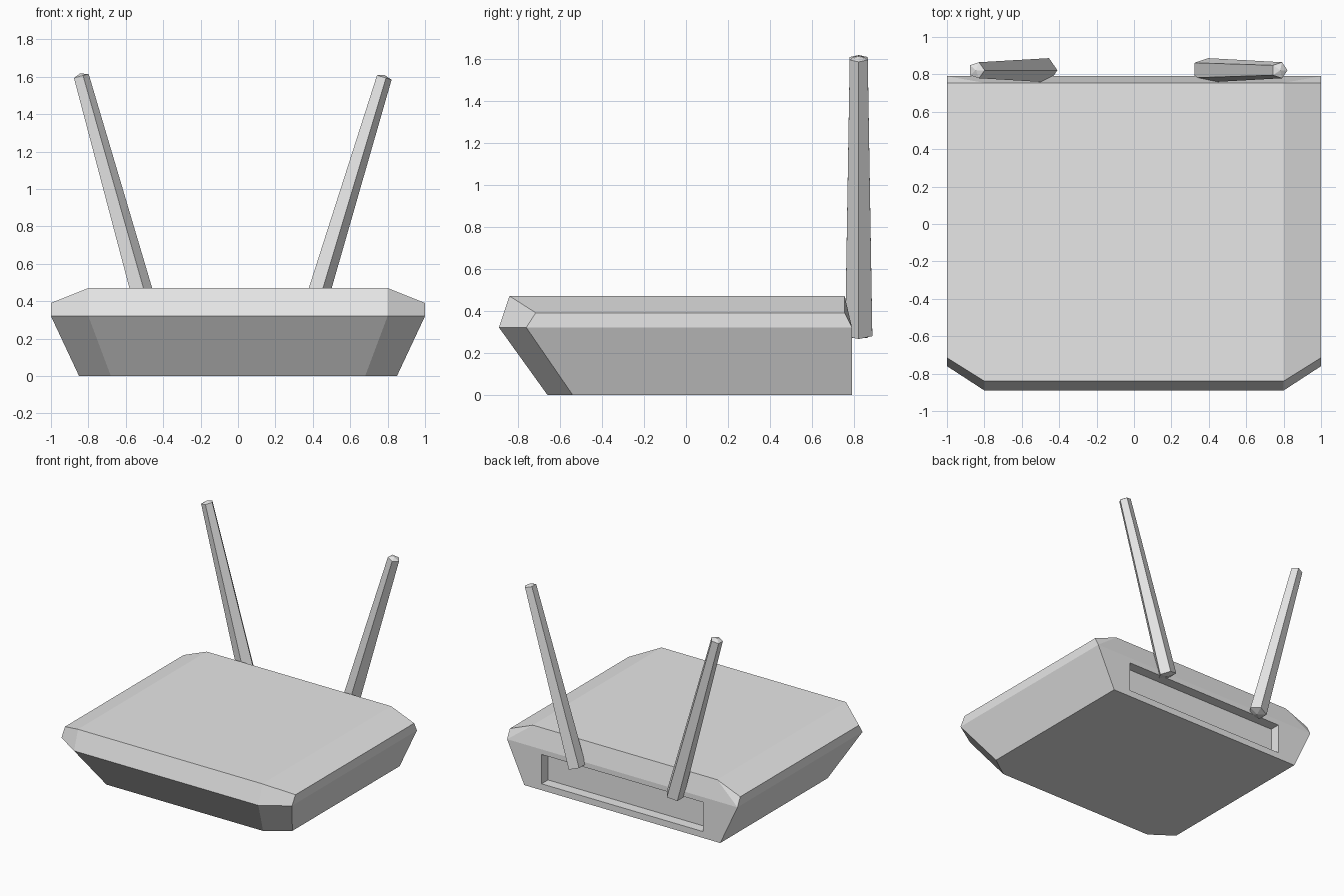
import bpy, bmesh
from math import atan
from mathutils import Matrix, Vector

cube = bpy.data.objects.get("Cube")
if cube:
    bpy.data.objects.remove(cube)

grey = bpy.data.materials.new("light_grey_plastic")
grey.use_nodes = True
GREY = (0.8, 0.8, 0.8, 1)
grey.diffuse_color = GREY
grey.node_tree.nodes["Principled BSDF"].inputs["Base Color"].default_value = GREY


def finish(name, bm):
    bmesh.ops.recalc_face_normals(bm, faces=bm.faces)
    mesh = bpy.data.meshes.new(name)
    bm.to_mesh(mesh)
    bm.free()
    mesh.materials.append(grey)
    obj = bpy.data.objects.new(name, mesh)
    bpy.context.collection.objects.link(obj)
    return obj


def loop(bm, half):
    """Closed loop from its +x half, mirrored to -x."""
    points = half + [(-x, y, z) for x, y, z in reversed(half)]
    return [bm.verts.new(p) for p in points]


def bridge(bm, a, b, skip=()):
    for i in range(len(a)):
        if i not in skip:
            j = (i + 1) % len(a)
            bm.faces.new((a[i], a[j], b[j], b[i]))


# Housing: base, widest rim and shoulder, each running front, corner, back
bm = bmesh.new()
BACK, TOP_BACK = 0.79, 0.755
base = loop(bm, [(0.68, -0.66, 0), (0.85, -0.54, 0), (0.85, BACK, 0)])
rim = loop(bm, [(0.8, -0.89, 0.32), (1, -0.76, 0.32), (1, BACK, 0.32)])
shoulder = loop(bm, [(0.8, -0.84, 0.47), (1, -0.715, 0.39), (1, TOP_BACK, 0.39)])
bm.faces.new(base)
bridge(bm, base, rim, skip=(2,))
bridge(bm, rim, shoulder, skip=(2,))

# Top panel, sloping sides and back bevel
tl, tr = loop(bm, [(0.8, TOP_BACK, 0.47)])
bm.faces.new((shoulder[0], tl, tr, shoulder[5]))
bm.faces.new((shoulder[0], shoulder[1], shoulder[2], tl))
bm.faces.new((shoulder[5], tr, shoulder[3], shoulder[4]))
bm.faces.new((rim[2], rim[3], tr, tl))
bm.faces.new((rim[2], tl, shoulder[2]))
bm.faces.new((rim[3], shoulder[3], tr))

# Back wall framing the recessed port bay
wall = [base[2], rim[2], rim[3], base[3]]
mouth = loop(bm, [(0.7, BACK, 0.05), (0.7, BACK, 0.28)])
inner = loop(bm, [(0.7, BACK - 0.08, 0.05), (0.7, BACK - 0.08, 0.28)])
bridge(bm, wall, mouth)
bridge(bm, mouth, inner)
bm.faces.new(inner)
finish("housing", bm)


# Antennas: tapered five-sided rods with low pointed ends
def antenna(name, foot, tip):
    foot, tip = Vector(foot), Vector(tip)
    length = (tip - foot).length
    bm = bmesh.new()
    bmesh.ops.create_cone(bm, cap_ends=True, segments=5, radius1=0.068,
                          radius2=0.045, depth=length)
    # turn one ridge towards +x
    ridge = bm.verts[:][0].co.xy.to_3d()
    turn = ridge.normalized().rotation_difference(Vector((1, 0, 0)))
    bmesh.ops.rotate(bm, verts=bm.verts, matrix=turn.to_matrix())
    for cap in [f for f in bm.faces if len(f.verts) == 5]:
        side = 1 if cap.calc_center_median().z > 0 else -1
        centre = bmesh.ops.poke(bm, faces=[cap])["verts"][0]
        centre.co.z += side * 0.014
    lean = atan((tip.x - foot.x) / (tip.z - foot.z))
    bm.transform(Matrix.Translation((foot + tip) / 2) @ Matrix.Rotation(lean, 4, "Y"))
    finish(name, bm)


antenna("left_antenna", (0.377, 0.822, 0.285), (0.778, 0.822, 1.597))
antenna("right_antenna", (-0.475, 0.822, 0.285), (-0.842, 0.822, 1.603))
